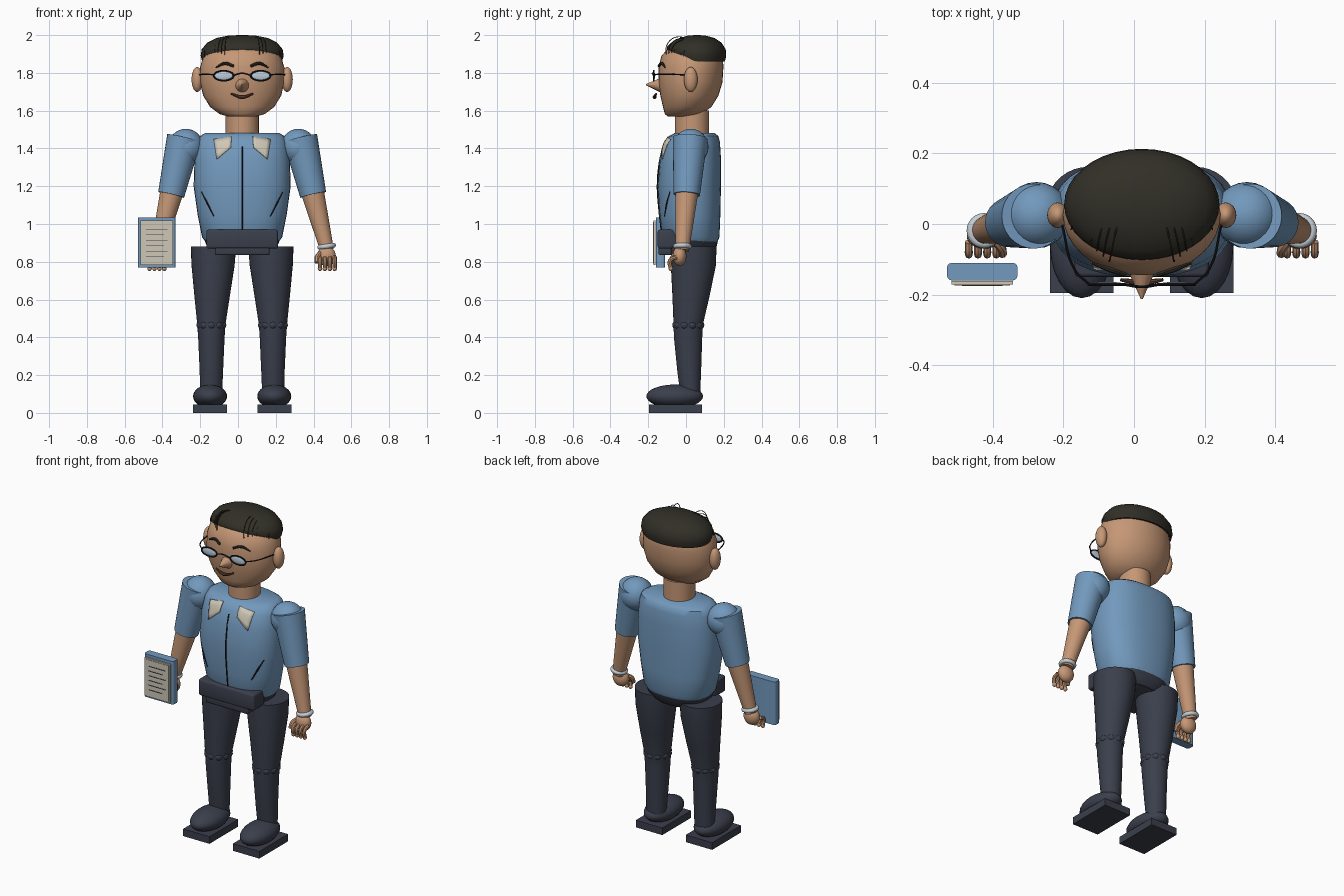
import bpy, bmesh
from math import sin, cos, pi
from mathutils import Vector
from mathutils.bvhtree import BVHTree

if "Cube" in bpy.data.objects:
    bpy.data.objects.remove(bpy.data.objects["Cube"], do_unlink=True)

CX = 0.022  # the body's own centre line


def material(name, rgb):
    m = bpy.data.materials.new(name)
    m.use_nodes = True
    m.diffuse_color = (*rgb, 1)
    m.node_tree.nodes["Principled BSDF"].inputs["Base Color"].default_value = (*rgb, 1)
    return m


skin = material("warm skin", (.56, .31, .18))
blue = material("shirt blue", (.17, .32, .51))
navy = material("charcoal navy", (.043, .05, .072))
hair_mat = material("dark hair", (.03, .028, .02))
cream = material("cream", (.62, .57, .47))
glass = material("pale glass", (.5, .6, .7))
silver = material("silver band", (.55, .62, .67))
black = material("black line", (.01, .011, .014))
lip = material("brown lip", (.12, .05, .03))


def finish(name, bm, mat, angle=.7):
    bmesh.ops.recalc_face_normals(bm, faces=bm.faces)
    me = bpy.data.meshes.new(name)
    bm.to_mesh(me)
    bm.free()
    me.materials.append(mat)
    ob = bpy.data.objects.new(name, me)
    bpy.context.collection.objects.link(ob)
    smooth(ob, angle)
    return ob


def smooth(ob, angle=.7):
    bpy.ops.object.select_all(action="DESELECT")
    ob.select_set(True)
    bpy.context.view_layer.objects.active = ob
    bpy.ops.object.shade_smooth_by_angle(angle=angle)


def loft(name, rings, mat, x=CX, n=36, power=2.0, bend=None):
    """Stacked oval rings: z, half width, front y, back y, optional x shift."""
    bm = bmesh.new()
    loops = []
    for z, rx, y0, y1, *dx in rings:
        loop = []
        for i in range(n):
            c, s = cos(2 * pi * i / n), sin(2 * pi * i / n)
            px = rx * abs(c) ** (2 / power) * (1 if c > 0 else -1)
            py = (y1 - y0) / 2 * abs(s) ** (2 / power) * (1 if s > 0 else -1)
            p = Vector((x + px + sum(dx), (y0 + y1) / 2 + py, z))
            loop.append(bm.verts.new(bend(p) if bend else p))
        loops.append(loop)
    for a, b in zip(loops, loops[1:]):
        for i in range(n):
            bm.faces.new((a[i], a[(i + 1) % n], b[(i + 1) % n], b[i]))
    bm.faces.new(loops[0])
    bm.faces.new(loops[-1])
    return finish(name, bm, mat)


def ball(name, loc, size, mat, u=24, v=16):
    bm = bmesh.new()
    bmesh.ops.create_uvsphere(bm, u_segments=u, v_segments=v, radius=1)
    bmesh.ops.scale(bm, vec=size, verts=bm.verts)
    bmesh.ops.translate(bm, vec=loc, verts=bm.verts)
    return finish(name, bm, mat)


def limb(name, a, b, r1, r2, mat, n=28):
    a, b = Vector(a), Vector(b)
    bm = bmesh.new()
    bmesh.ops.create_cone(bm, cap_ends=True, segments=n, radius1=r1, radius2=r2, depth=(b - a).length)
    bm.transform((b - a).to_track_quat("Z", "Y").to_matrix().to_4x4())
    bmesh.ops.translate(bm, vec=(a + b) / 2, verts=bm.verts)
    return finish(name, bm, mat)


def box(name, lo, hi, mat, bevel=0, vertical=False):
    bm = bmesh.new()
    bmesh.ops.create_cube(bm, size=1)
    lo, hi = Vector(lo), Vector(hi)
    bmesh.ops.scale(bm, vec=hi - lo, verts=bm.verts)
    bmesh.ops.translate(bm, vec=(lo + hi) / 2, verts=bm.verts)
    if bevel:
        edges = [e for e in bm.edges if not vertical or abs(e.verts[0].co.z - e.verts[1].co.z) > .01]
        bmesh.ops.bevel(bm, geom=edges, offset=bevel, segments=3, profile=.5, affect="EDGES")
    return finish(name, bm, mat)


def stroke(name, pts, r, mat, cyclic=False, radii=None):
    cu = bpy.data.curves.new(name, "CURVE")
    cu.dimensions = "3D"
    cu.bevel_depth, cu.bevel_resolution, cu.resolution_u = r, 2, 6
    cu.use_fill_caps = True
    sp = cu.splines.new("BEZIER")
    sp.bezier_points.add(len(pts) - 1)
    for i, (bp, p) in enumerate(zip(sp.bezier_points, pts)):
        bp.co = p
        bp.handle_left_type = bp.handle_right_type = "AUTO"
        bp.radius = radii[i] if radii else 1
    sp.use_cyclic_u = cyclic
    cu.materials.append(mat)
    ob = bpy.data.objects.new(name, cu)
    bpy.context.collection.objects.link(ob)
    bpy.ops.object.select_all(action="DESELECT")
    ob.select_set(True)
    bpy.context.view_layer.objects.active = ob
    bpy.ops.object.convert(target="MESH")
    smooth(bpy.context.object)


def front_of(ob):
    """Returns a function giving the point on the front surface at x, z."""
    tree = BVHTree.FromPolygons([v.co for v in ob.data.vertices], [p.vertices for p in ob.data.polygons])

    def at(x, z, lift=0.0):
        hit = tree.ray_cast(Vector((x, -2, z)), Vector((0, 1, 0)))[0]
        return Vector((x, (hit.y if hit else -.05) - lift, z))
    return at


# Torso, pelvis, belt
torso = loft("shirt", [(.9, .19, -.11, .165), (.93, .212, -.125, .177), (1.05, .236, -.14, .182),
                       (1.2, .257, -.15, .185), (1.35, .252, -.138, .185), (1.43, .24, -.115, .18),
                       (1.465, .225, -.09, .172), (1.482, .195, -.06, .15)], blue, power=2.4)
on_shirt = front_of(torso)
loft("pelvis", [(.84, .13, -.09, .13), (.87, .18, -.12, .16), (.925, .205, -.122, .172)], navy, power=2.4)
box("belt", (CX - .19, -.15, .87), (CX + .19, -.04, .97), navy, .012)
box("belt_front", (CX - .145, -.145, .835), (CX + .145, -.04, .9), navy, .01)
stroke("shirt_seam", [on_shirt(CX, z, .001) for z in (.97, 1.08, 1.2, 1.32, 1.41)], .004, black)

# Head, neck, nose
head = loft("head", [(1.568, .07, -.095, .05), (1.582, .12, -.112, .085), (1.62, .17, -.122, .135),
                     (1.68, .207, -.136, .172), (1.75, .223, -.145, .193), (1.83, .223, -.145, .198),
                     (1.89, .205, -.13, .195), (1.93, .172, -.095, .17), (1.965, .11, -.04, .13)], skin)
on_face = front_of(head)
loft("neck", [(1.46, .088, -.058, .122), (1.6, .088, -.058, .122)], skin)
limb("nose", (CX, -.13, 1.735), (CX, -.212, 1.738), .04, .003, skin, 16)
stroke("mouth", [(CX - .06, -.158, 1.69), (CX, -.166, 1.672), (CX + .06, -.158, 1.69)], .011, lip,
       radii=(.4, 1, .4))


# Hair cap, its lower edge lifted towards the forehead
def hairline(p):
    front = max(0, (.09 - p.y) / .19)
    p.z += .05 * front ** 2 * max(0, (1.95 - p.z) / .09)
    return p


loft("hair_cap", [(1.86, .212, -.094, .206), (1.89, .22, -.102, .213), (1.925, .214, -.1, .21),
                  (1.96, .185, -.078, .188), (1.985, .135, -.035, .15), (1.997, .075, .01, .105),
                  (2.0, .02, .045, .07)], hair_mat, bend=hairline)

# Glasses bridge
stroke("glasses_bridge", [(CX - .046, -.172, 1.787), (CX, -.178, 1.798), (CX + .046, -.172, 1.787)], .004, black)

for s, side in ((1, "left"), (-1, "right")):
    def X(d):
        return CX + s * d

    # Face details
    ball(side + "_ear", (X(.238), .025, 1.765), (.03, .036, .066), skin)
    stroke(side + "_eyebrow", [on_face(X(d), z, .004) for d, z in ((.045, 1.836), (.09, 1.85), (.14, 1.828))],
           .009, hair_mat, radii=(.8, 1, .4))
    ball(side + "_lens", (X(.098), -.17, 1.785), (.048, .006, .023), glass)
    rim = [(X(.098 + .052 * cos(a * pi / 6)), -.171, 1.785 + .026 * sin(a * pi / 6)) for a in range(12)]
    stroke(side + "_lens_rim", rim, .0045, black, True)
    stroke(side + "_temple", [(X(.15), -.17, 1.79), (X(.19), -.13, 1.793), (X(.226), .0, 1.79)], .0035, black)

    # Loose strands over the temple
    for i in range(7):
        d = .08 + .018 * i
        y = .015 * i
        stroke(f"{side}_strand_{i}", [(X(d * .8), .02 + y, 1.975 - .003 * i), (X(d), -.05 + y, 1.99 - .008 * i),
                                      (X(d + .01), -.1 + y, 1.95 - .006 * i), (X(d + .012), -.105 + y, 1.885)],
               .0022, hair_mat)

    # Collar flap laid on the shirt
    bm = bmesh.new()
    grid = []
    for i in range(6):
        t = i / 5
        top, low = Vector((.056 + .094 * t, 1.463 - .015 * t)), Vector((.06 + .074 * t, 1.405 - .062 * t))
        grid.append([bm.verts.new(on_shirt(X(p.x), p.y, .004)) for p in (top.lerp(low, j / 4) for j in range(5))])
    for a, b in zip(grid, grid[1:]):
        for j in range(4):
            bm.faces.new((a[j], a[j + 1], b[j + 1], b[j]))
    flap = finish(side + "_collar", bm, cream)
    solid = flap.modifiers.new("thickness", "SOLIDIFY")
    solid.thickness, solid.offset = .006, 0

    # Pocket fold
    stroke(side + "_pocket_fold", [on_shirt(X(d), z, .001) for d, z in ((.215, 1.17), (.185, 1.11), (.15, 1.04))],
           .005, black, radii=(.5, 1, .6))

    # Arm
    ball(side + "_shoulder", (X(.298), .025, 1.408), (.094, .094, .096), blue)
    limb(side + "_sleeve", (X(.307), .022, 1.455), (X(.376), .004, 1.155), .092, .07, blue)
    limb(side + "_forearm", (X(.37), .005, 1.18), (X(.45), -.02, .86), .062, .036, skin)
    bpy.ops.mesh.primitive_torus_add(location=(X(.447), -.019, .882), rotation=(0, s * -.15, 0), major_radius=.037,
                                     minor_radius=.013, major_segments=24, minor_segments=10)
    band = bpy.context.object
    band.name = side + "_wristband"
    band.data.materials.append(silver)
    smooth(band)

    # Hand
    ball(side + "_palm", (X(.446), -.034, .83), (.05, .036, .052), skin)
    for i in range(4):
        d = .412 + .026 * i
        stroke(f"{side}_finger_{i}", [(X(d), -.05, .825), (X(d), -.085, .805), (X(d), -.08, .765)], .011, skin)
        ball(f"{side}_fingertip_{i}", (X(d), -.08, .764), (.012, .012, .013), skin, 12, 8)
    stroke(side + "_thumb", [(X(.42), -.04, .85), (X(.397), -.07, .825), (X(.395), -.085, .795)], .013, skin)

    # Leg
    loft(side + "_leg", [(.1, .058, -.03, .075, s * .164), (.22, .062, -.046, .08, s * .163),
                         (.4, .07, -.064, .086, s * .163), (.47, .075, -.066, .09, s * .163),
                         (.62, .094, -.072, .125, s * .159), (.78, .114, -.08, .158, s * .154),
                         (.882, .12, -.08, .162, s * .152)], navy)
    for i in range(10):
        a = i * pi / 5 + pi / 2
        ball(f"{side}_knee_fold_{i}", (X(.163 + .057 * cos(a)), .012 + .06 * sin(a), .465), (.025, .025, .024),
             navy, 12, 8)

    # Shoe
    box(side + "_sole", (X(.17) - .09, -.195, 0), (X(.17) + .09, .085, .044), navy)
    ball(side + "_shoe", (X(.17), -.06, .088), (.09, .15, .062), navy)

# Notebook held at the right hand
box("notebook", (-.53, -.16, .77), (-.33, -.11, 1.035), blue, .014, True)
box("notebook_page", (-.517, -.171, .782), (-.343, -.162, 1.018), cream)
box("notebook_page_stack", (-.508, -.174, .79), (-.352, -.169, 1.01), cream)
for i in range(6):
    z = .97 - .029 * i
    box(f"written_line_{i}", (-.488, -.176, z), (-.372 - .02 * (i % 2), -.173, z + .004), navy)
